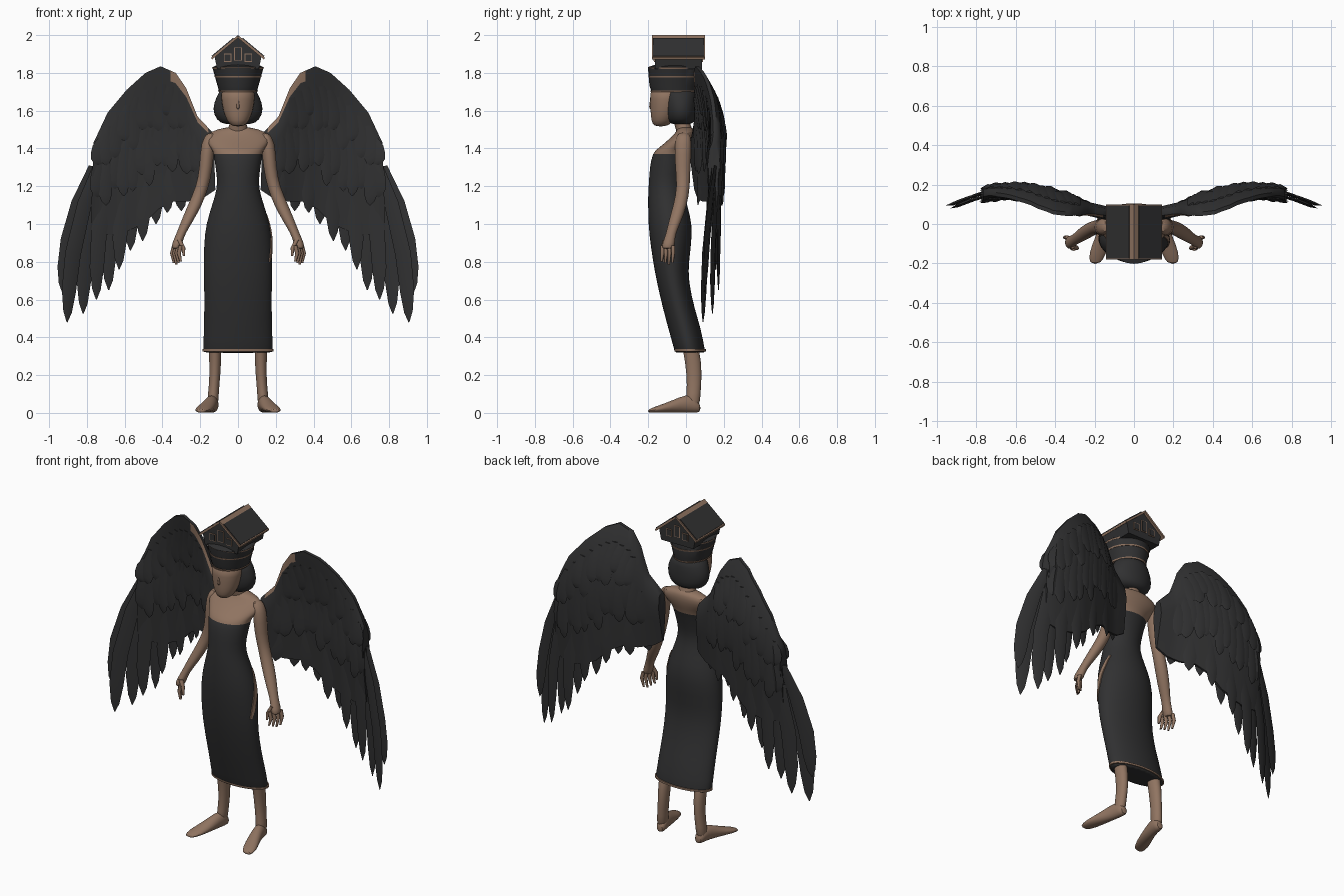
import bpy, bmesh, math
from mathutils import Vector

cube = bpy.data.objects.get("Cube")
if cube:
    bpy.data.objects.remove(cube, do_unlink=True)


def material(name, rgb):
    mat = bpy.data.materials.new(name)
    mat.use_nodes = True
    mat.diffuse_color = (*rgb, 1)
    bsdf = mat.node_tree.nodes["Principled BSDF"]
    bsdf.inputs["Base Color"].default_value = (*rgb, 1)
    bsdf.inputs["Roughness"].default_value = 0.8
    return mat


CHARCOAL = material("charcoal", (0.03, 0.03, 0.031))
BROWN = material("warm brown", (0.28, 0.175, 0.12))


def add_rings(bm, rings):
    """Bridge equal rings of points into a closed skin with capped ends."""
    verts = [[bm.verts.new(p) for p in ring] for ring in rings]
    n = len(rings[0])
    for low, high in zip(verts, verts[1:]):
        for i in range(n):
            j = (i + 1) % n
            bm.faces.new((low[i], low[j], high[j], high[i]))
    bm.faces.new(verts[0][::-1])
    bm.faces.new(verts[-1])


def finish(name, bm, mats, rule=None, mirror=False, subdiv=0, angle=50):
    bmesh.ops.recalc_face_normals(bm, faces=bm.faces[:])
    if rule:
        for face in bm.faces:
            face.material_index = int(rule(face.calc_center_median()))
    mesh = bpy.data.meshes.new(name)
    bm.to_mesh(mesh)
    bm.free()
    for mat in mats:
        mesh.materials.append(mat)
    obj = bpy.data.objects.new(name, mesh)
    bpy.context.collection.objects.link(obj)
    bpy.ops.object.select_all(action='DESELECT')
    obj.select_set(True)
    bpy.context.view_layer.objects.active = obj
    bpy.ops.object.shade_smooth_by_angle(angle=math.radians(angle))
    if mirror:
        obj.modifiers.new("Mirror", 'MIRROR').use_mirror_merge = False
    if subdiv:
        sub = obj.modifiers.new("Subdivision", 'SUBSURF')
        sub.levels = sub.render_levels = subdiv


def ellipses(rows, n, axis='z'):
    """Rows are centre x, y, z and two radii; rings lie across the axis."""
    rings = []
    for x, y, z, a, b in rows:
        ring = []
        for i in range(n):
            t = math.tau * i / n
            c, s = a * math.cos(t), b * math.sin(t)
            ring.append((x + c, y + s, z) if axis == 'z' else (x + c, y, z + s))
        rings.append(ring)
    return rings


def loft(name, rows, mats, n=16, axis='z', **options):
    bm = bmesh.new()
    add_rings(bm, ellipses(rows, n, axis))
    finish(name, bm, mats, **options)


def prism(name, profile, y0, y1, mat, **options):
    bm = bmesh.new()
    add_rings(bm, [[(x, y, z) for x, z in profile] for y in (y0, y1)])
    finish(name, bm, [mat], angle=20, **options)


def interp(t, values):
    """Linear interpolation through evenly spaced values, t from 0 to 1."""
    t = min(max(t, 0), 1) * (len(values) - 1)
    i = min(int(t), len(values) - 2)
    return values[i] + (values[i + 1] - values[i]) * (t - i)


# Torso: long fitted dress below, bare shoulders above
TORSO = [
    (0, .022, .318, .186, .08), (0, .022, .321, .186, .081),
    (0, -.008, .45, .182, .087), (0, -.038, .55, .18, .084),
    (0, -.072, .7, .181, .085), (0, -.08, .8, .183, .095),
    (0, -.08, .95, .18, .117), (0, -.089, 1.05, .156, .112),
    (0, -.105, 1.15, .121, .097), (0, -.107, 1.22, .108, .09),
    (0, -.095, 1.3, .12, .098), (0, -.077, 1.38, .13, .1),
    (0, -.058, 1.4, .142, .09), (0, -.02, 1.45, .182, .068),
    (0, .0, 1.49, .15, .048), (0, -.005, 1.515, .06, .04)]
loft("dress_and_shoulders", TORSO, [CHARCOAL, BROWN], n=24,
     rule=lambda p: p.z > 1.385, subdiv=1)
loft("dress_hem", [(0, .022, .326, .188, .083), (0, .021, .337, .188, .084)],
     [BROWN], n=32)


def torso_x(y, z):
    """Half width of the torso at a given depth and height."""
    low, high = next(p for p in zip(TORSO, TORSO[1:]) if p[0][2] <= z <= p[1][2])
    t = (z - low[2]) / (high[2] - low[2])
    _, cy, _, a, b = (p + (q - p) * t for p, q in zip(low, high))
    return a * math.sqrt(1 - ((y - cy) / b) ** 2)


# Slanted slit on one hip, as a thin ribbon on the dress
bm = bmesh.new()
rings = []
for k in range(11):
    z = .8 + .028 * k
    y = -.115 + .065 * k / 10
    half = .004 + .011 * math.sin(math.pi * k / 10)
    rings.append([(torso_x(y + side * half, z) + lift, y + side * half, z)
                  for side, lift in ((-1, -.004), (1, -.004), (1, .002), (-1, .002))])
add_rings(bm, rings)
finish("hip_slit", bm, [BROWN])

# Neck, face, nose and bobbed hair
loft("neck", [(0, 0, 1.47, .065, .045), (0, -.02, 1.53, .044, .042),
              (0, -.04, 1.6, .045, .045)], [BROWN])
loft("face", [(0, -.135, 1.515, .032, .036), (0, -.125, 1.545, .06, .06),
              (0, -.112, 1.6, .081, .078), (0, -.105, 1.66, .09, .086),
              (0, -.1, 1.73, .094, .094)], [BROWN], subdiv=1)
loft("nose", [(0, -.178, 1.608, .008, .012), (0, -.18, 1.62, .01, .015),
              (0, -.178, 1.68, .005, .01)], [BROWN], n=8, angle=80)
loft("hair", [(0, -.025, 1.525, .075, .055), (0, -.025, 1.55, .118, .08),
              (0, -.028, 1.61, .14, .087), (0, -.03, 1.67, .118, .088),
              (0, -.04, 1.73, .09, .09)], [CHARCOAL], subdiv=1)

# Flared crown with brown trim
loft("crown", [(0, -.065, 1.7, .1, .117), (0, -.068, 1.73, .108, .125),
               (0, -.068, 1.83, .136, .134), (0, -.05, 1.845, .105, .11)],
     [CHARCOAL], n=24)
for z, a, b in ((1.7, .103, .12), (1.775, .122, .131), (1.82, .134, .133)):
    loft("crown_trim", [(0, -.067, z, a, b), (0, -.067, z + .008, a + .003, b + .002)],
         [BROWN], n=24)

# Little house on the crown, with a framed gable roof
prism("house_walls", [(-.11, 1.82), (.11, 1.82), (.124, 1.885), (0, 1.985), (-.124, 1.885)],
      -.165, .085, CHARCOAL)
prism("roof", [(-.142, 1.882), (0, 2), (.142, 1.882), (.138, 1.87),
               (0, 1.985), (-.138, 1.87)], -.18, .1, BROWN)
ridge, eave = Vector((.022, 1.982)), Vector((.137, 1.886))
lift = Vector((.003, .004))
prism("roof_panel", [ridge, eave, eave + lift, ridge + lift], -.174, .094,
      CHARCOAL, mirror=True)
prism("roof_ridge_line", [(-.005, 1.99), (.005, 1.99), (0, 2)], -.181, .101, CHARCOAL)


def rectangle(x, z, w, h):
    return [(x - w, z - h), (x + w, z - h), (x + w, z + h), (x - w, z + h)]


for y, out in ((-.165, -1), (.085, 1)):
    for x, w, z, h in ((.055, .02, 1.88, .022), (0, .02, 1.9, .035), (-.055, .02, 1.88, .022)):
        prism("window_frame", rectangle(x, z, w, h), y, y + out * .004, BROWN)
        prism("window_pane", rectangle(x, z, w - .004, h - .004), y, y + out * .006, CHARCOAL)

# Arms, hands and fingers
loft("arm", [(.135, -.012, 1.488, .022, .03), (.16, -.015, 1.44, .04, .048),
             (.168, -.018, 1.3, .036, .042), (.187, -.012, 1.2, .035, .035),
             (.228, -.03, 1.1, .039, .038), (.272, -.06, 1.01, .032, .034),
             (.302, -.08, .95, .024, .026), (.322, -.092, .9, .028, .034),
             (.33, -.097, .865, .024, .034)], [BROWN], n=12, mirror=True, subdiv=1)
for k in range(4):
    x, y = .345 - .012 * k, -.068 - .019 * k
    loft("finger", [(x - .006, y, .885, .011, .011), (x + .004, y, .845, .011, .01),
                    (x - .006, y - .004, .785 + .008 * abs(k - 1), .006, .006)],
         [BROWN], n=8, mirror=True)
loft("thumb", [(.312, -.11, .915, .014, .014), (.29, -.122, .875, .011, .011),
               (.286, -.125, .83, .006, .006)], [BROWN], n=8, mirror=True)

# Legs and feet
loft("leg", [(.12, .0, .42, .03, .04), (.121, .031, .33, .036, .046),
             (.121, .045, .2, .029, .042), (.131, .04, .1, .029, .037),
             (.135, .035, .03, .033, .042)], [BROWN], n=12, mirror=True, subdiv=1)
loft("foot", [(.13, .078, .024, .022, .022), (.132, .045, .045, .033, .045),
              (.14, 0, .05, .034, .05), (.158, -.07, .034, .041, .034),
              (.185, -.15, .019, .047, .019), (.198, -.205, .009, .028, .009)],
     [BROWN], n=12, axis='y', mirror=True, subdiv=1)

# Wing guide curves: leading edge, trailing edge and depth across the span
LEAD = [Vector(p) for p in ((.13, 1.48), (.215, 1.57), (.275, 1.72), (.33, 1.8), (.41, 1.835),
                            (.49, 1.8), (.59, 1.71), (.69, 1.59), (.765, 1.43))]
TRAIL = [Vector(p) for p in ((.12, 1.18), (.18, 1.14), (.26, 1.12), (.34, 1.12), (.42, 1.08),
                             (.5, 1), (.59, .96), (.68, .94), (.78, .97))]
DEPTH = [.05, .075, .12, .15, .168, .168, .158, .125, .085]
THICK = [.01, .033, .036, .034, .028, .022, .016, .01, .006]


def on_wing(u, v):
    return interp(u, LEAD).lerp(interp(u, TRAIL), v)


def place(p, offset):
    curl = .5 * max(0, p.y - 1.42) ** 2
    return Vector((p.x, interp((p.x - .12) / .82, DEPTH) - curl + offset, p.y))


def add_feather(bm, base, tip, width, off0, off1):
    """Flat leaf with a raised spine that follows the wing surface."""
    along = tip - base
    side = Vector((along.y, -along.x)).normalized()
    rings = []
    for t, w in ((0, .5), (.3, .9), (.6, 1), (.82, .9), (.94, .55), (1, .06)):
        mid = base + along * t - side * .05 * along.length * math.sin(math.pi * t)
        off = off0 + (off1 - off0) * t
        rings.append([place(mid - side * width * w, off), place(mid, off - .009 * w - .001),
                      place(mid + side * width * w, off), place(mid, off + .009 * w + .001)])
    add_rings(bm, rings)


# Wing core with a brown strip on the inner leading edge
bm = bmesh.new()
steps = (0, .08, .3, .6, 1)
sections = []
for k in range(25):
    u = k / 24
    section = [place(on_wing(u, v), -interp(v, THICK)) for v in steps]
    sections.append(section + [place(on_wing(u, v), interp(v, THICK)) for v in steps[::-1]])
add_rings(bm, sections)


def strip_colour(p):
    middle = place(Vector((p.x, p.z)), 0).y
    edge = interp((p.x - .13) * 15 / 8, [q.y for q in LEAD])
    return .16 < p.x < .36 and p.y < middle - .01 and p.z > edge - .07


finish("wing_core", bm, [CHARCOAL, BROWN], rule=strip_colour, mirror=True)

# Long flight feathers, from the outer tip inwards
TIPS = ((.93, .64), (.905, .48), (.82, .525), (.75, .6), (.685, .65), (.63, .76),
        (.57, .86), (.505, .91), (.435, 1), (.375, 1.06), (.3, 1.07), (.21, 1.1))
bm = bmesh.new()
for i, tip in enumerate(TIPS):
    shift = .009 * (-1) ** i
    add_feather(bm, on_wing(1 - .076 * i, .27), Vector(tip), .042, shift, shift)
finish("flight_feathers", bm, [CHARCOAL], mirror=True, angle=35)

# Two rows of short covert feathers on both faces of the wing
bm = bmesh.new()
for face in (-1, 1):
    for count, start, v0, v1, off0, off1 in ((13, .2, .3, .72, .03, .026),
                                             (11, .32, .12, .4, .028, .04)):
        for i in range(count):
            u = start + (.96 - start) * i / (count - 1)
            end = v1 + .06 * math.sin(i * 2.4) - .25 * v1 * max(0, u - .75)
            wobble = .004 * (i % 2)
            add_feather(bm, on_wing(u - .03, v0), on_wing(u, end), .038,
                        face * off0, face * (off1 + wobble))
finish("covert_feathers", bm, [CHARCOAL], mirror=True, angle=35)
